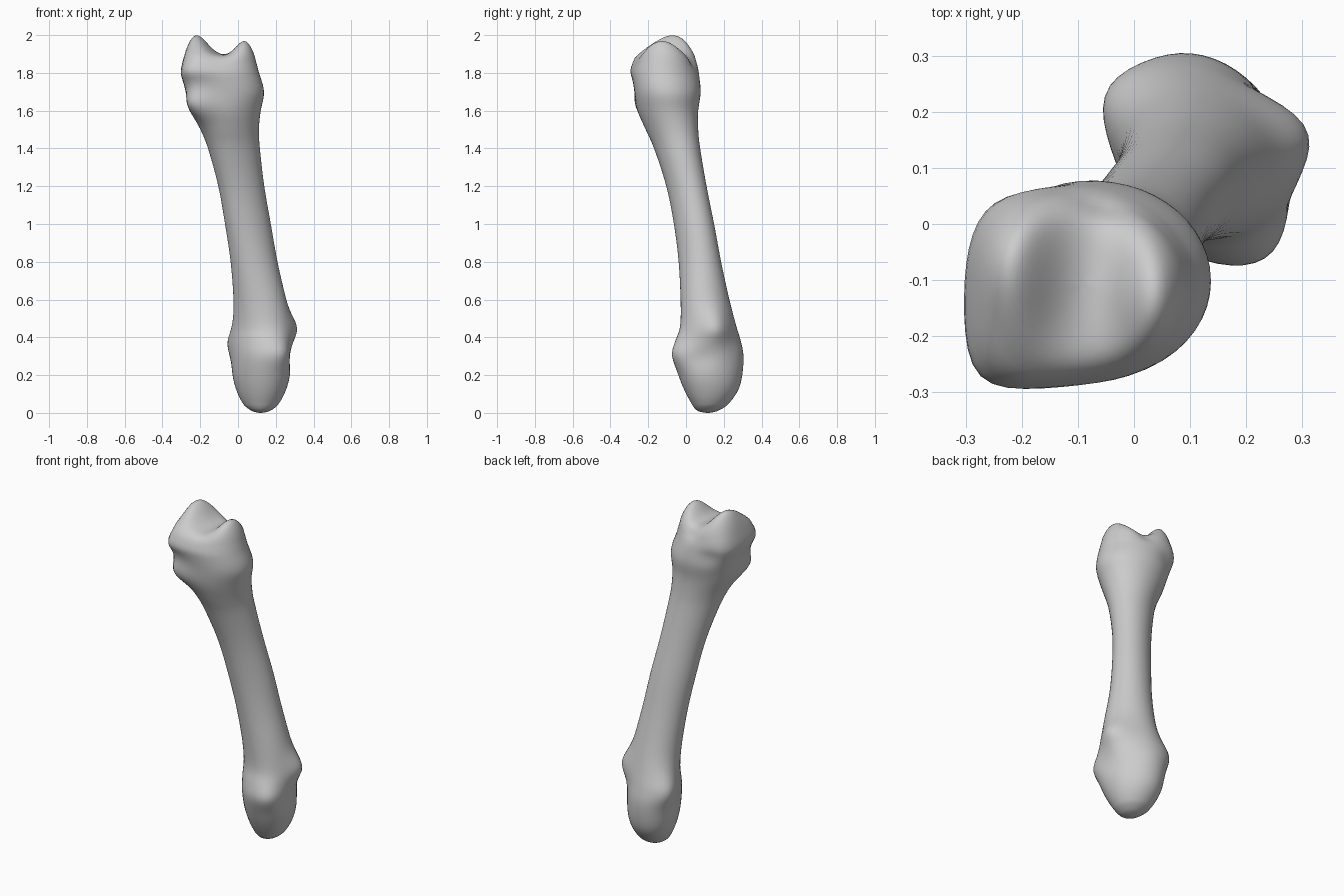
import bpy, bmesh, math
from mathutils import Vector

SEG, SUB, CAP = 48, 6, 18

# Cross-sections of the bone: z, x min, x max, y min, y max, skew angle
sections = [
    (0.000, 0.113, 0.127, 0.108, 0.122, 92),
    (0.012, 0.070, 0.172, 0.060, 0.172, 94),
    (0.050, 0.025, 0.218, 0.028, 0.228, 96),
    (0.120, -0.010, 0.255, -0.010, 0.278, 98),
    (0.200, -0.030, 0.277, -0.042, 0.300, 100),
    (0.300, -0.033, 0.282, -0.070, 0.306, 102),
    (0.380, -0.033, 0.278, -0.056, 0.290, 102),
    (0.460, -0.028, 0.275, -0.032, 0.267, 100),
    (0.600, -0.025, 0.255, -0.030, 0.231, 94),
    (0.800, -0.040, 0.210, -0.040, 0.187, 86),
    (1.000, -0.070, 0.175, -0.065, 0.150, 81),
    (1.200, -0.105, 0.140, -0.105, 0.110, 80),
    (1.400, -0.160, 0.117, -0.170, 0.076, 81),
    (1.500, -0.200, 0.112, -0.215, 0.066, 83),
    (1.600, -0.250, 0.122, -0.256, 0.066, 87),
    (1.700, -0.272, 0.141, -0.272, 0.080, 92),
    (1.800, -0.297, 0.113, -0.283, 0.068, 94),
]

# Knobs and hollows: centre, push, radius
bumps = [
    ((-0.25, -0.25, 1.83), (-0.050, -0.065, 0.0), 0.11),   # upper front corner
    ((-0.23, -0.23, 1.64), (-0.052, -0.055, 0.0), 0.085),  # lower front corner
    ((-0.21, -0.28, 1.74), (0.005, 0.020, 0.0), 0.05),     # front hollow
    ((-0.23, 0.02, 1.82), (-0.018, 0.020, 0.0), 0.10),     # back side swelling
    ((-0.18, 0.04, 1.76), (0.010, -0.020, 0.0), 0.045),    # back side hollow
    ((-0.05, 0.06, 1.88), (0.0, -0.012, -0.025), 0.05),    # notch between lobes
    ((0.28, 0.17, 0.45), (0.058, 0.010, 0.0), 0.09),       # right side knob
    ((-0.02, 0.23, 0.37), (-0.036, 0.012, 0.0), 0.09),     # left side knob
    ((0.28, 0.09, 0.29), (-0.012, 0.0, 0.0), 0.05),        # right side pit
    ((0.22, -0.05, 0.32), (0.016, -0.014, 0.0), 0.07),     # front right swelling
]


def catmull(a, b, c, d, t):
    return 0.5 * (2 * b + (c - a) * t + (2 * a - 5 * b + 4 * c - d) * t * t
                  + (3 * b - a - 3 * c + d) * t ** 3)


def ring_points(s):
    z, x0, x1, y0, y1, skew = s
    ph = math.radians(skew)
    return [Vector(((x0 + x1) / 2 + (x1 - x0) / 2 * math.cos(t),
                    (y0 + y1) / 2 + (y1 - y0) / 2 * math.cos(t - ph), z))
            for t in (2 * math.pi * i / SEG for i in range(SEG))]


def top_height(x, y):
    # Two rounded lobes with a saddle between them
    return (1.885
            + 0.122 * math.exp(-((x + 0.23) / 0.095) ** 2 - ((y + 0.055) / 0.18) ** 2)
            + 0.088 * math.exp(-((x - 0.04) / 0.07) ** 2 - ((y + 0.13) / 0.13) ** 2))


def sculpt(p):
    out = p.copy()
    for c, push, r in bumps:
        out += Vector(push) * math.exp(-((p - Vector(c)).length / r) ** 2)
    return out


# Shaft and lower head, smoothly interpolated between the sections
rings = []
n = len(sections)
for i in range(n - 1):
    q = [sections[max(0, min(n - 1, i + k))] for k in (-1, 0, 1, 2)]
    for j in range(SUB):
        rings.append(ring_points([catmull(*v, j / SUB) for v in zip(*q)]))
rim = ring_points(sections[-1])
rings.append(rim)

# Upper joint surface closing over the rim
centre = sum(rim, Vector()) / SEG
for k in range(1, CAP):
    s = 1 - (k / CAP) ** 1.4
    ring = []
    for p in rim:
        v = centre.lerp(p, s)
        v.z = 1.80 + (top_height(v.x, v.y) - 1.80) * (1 - s ** 8)
        ring.append(v)
    rings.append(ring)

bm = bmesh.new()
loops = [[bm.verts.new(sculpt(p)) for p in r] for r in rings]
for a, b in zip(loops, loops[1:]):
    for i in range(SEG):
        j = (i + 1) % SEG
        bm.faces.new((a[i], a[j], b[j], b[i]))
tip = bm.verts.new(sculpt(Vector((centre.x, centre.y, top_height(centre.x, centre.y)))))
for i in range(SEG):
    bm.faces.new((loops[-1][i], loops[-1][(i + 1) % SEG], tip))
bm.faces.new(loops[0][::-1])
bmesh.ops.recalc_face_normals(bm, faces=bm.faces)

# Soften the transitions along the bone
body = [v for ring in loops[SUB * 2:SUB * 16 + 4] for v in ring]
for _ in range(5):
    bmesh.ops.smooth_vert(bm, verts=body, factor=0.5,
                          use_axis_x=True, use_axis_y=True, use_axis_z=True)

mesh = bpy.data.meshes.new("long_bone")
bm.to_mesh(mesh)
bm.free()
for f in mesh.polygons:
    f.use_smooth = True
bone = bpy.data.objects.new("long_bone", mesh)
bpy.context.collection.objects.link(bone)
